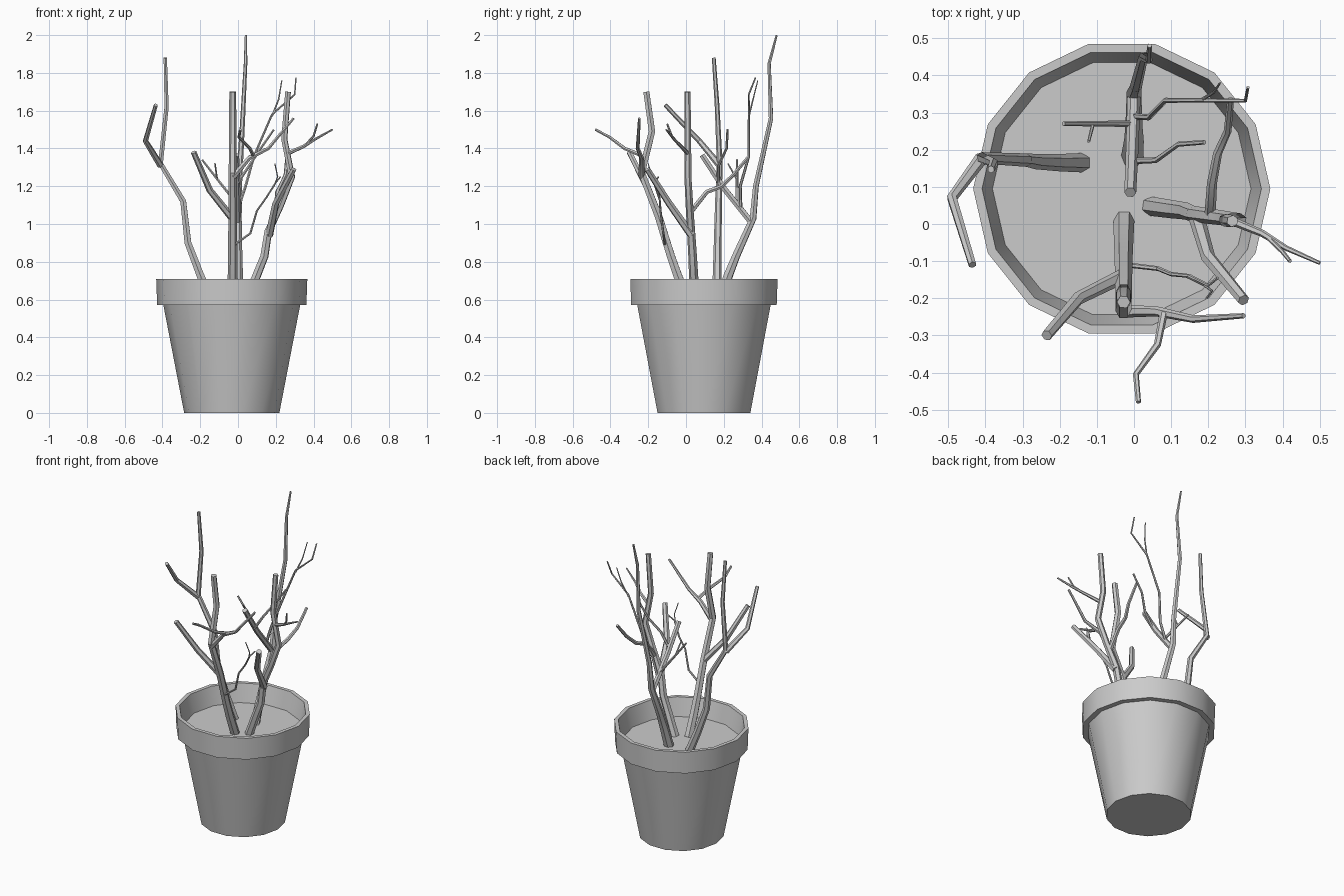
import bpy, bmesh, math

CX, CY, SIDES = -0.033, 0.095, 14


def lathe(name, profile, smooth=True):
    """Revolve (radius, z) points round the pot axis and cap the two ends."""
    bm = bmesh.new()
    rings = []
    for r, z in profile:
        rings.append([bm.verts.new((CX + r * math.cos(2 * math.pi * i / SIDES),
                                    CY + r * math.sin(2 * math.pi * i / SIDES), z))
                      for i in range(SIDES)])
    for a, b in zip(rings, rings[1:]):
        for i in range(SIDES):
            j = (i + 1) % SIDES
            bm.faces.new((a[i], a[j], b[j], b[i]))
    bm.faces.new(rings[0][::-1])
    bm.faces.new(rings[-1])
    me = bpy.data.meshes.new(name)
    bm.to_mesh(me)
    bm.free()
    ob = bpy.data.objects.new(name, me)
    bpy.context.collection.objects.link(ob)
    finish(ob, smooth)


def finish(ob, smooth=True):
    bpy.ops.object.select_all(action='DESELECT')
    bpy.context.view_layer.objects.active = ob
    ob.select_set(True)
    if ob.type == 'CURVE':
        bpy.ops.object.convert(target='MESH')
        ob = bpy.context.object
    if smooth:
        bpy.ops.object.shade_smooth_by_angle(angle=math.radians(35))


def branch(name, r0, r1, *pts):
    """Tapered six-sided limb through the given points."""
    cu = bpy.data.curves.new(name, 'CURVE')
    cu.dimensions = '3D'
    cu.bevel_depth = 1.0
    cu.bevel_resolution = 1
    cu.use_fill_caps = True
    sp = cu.splines.new('POLY')
    sp.points.add(len(pts) - 1)
    for i, p in enumerate(pts):
        sp.points[i].co = (*p, 1)
        sp.points[i].radius = r0 + (r1 - r0) * i / (len(pts) - 1)
    ob = bpy.data.objects.new(name, cu)
    bpy.context.collection.objects.link(ob)
    finish(ob)


# Pot with rim, inner wall and soil
lathe("pot", [(0.252, 0), (0.362, 0.57), (0.395, 0.57), (0.40, 0.71),
              (0.376, 0.71), (0.348, 0.595)])

# Left limb and its fork
branch("left_limb", 0.026, 0.01, (-0.14, 0.165, 0.59), (-0.20, 0.165, 0.73), (-0.265, 0.168, 0.9),
       (-0.29, 0.172, 1.12), (-0.41, 0.178, 1.32), (-0.378, 0.165, 1.62), (-0.385, 0.147, 1.88))
branch("left_fork", 0.018, 0.011, (-0.41, 0.178, 1.31), (-0.49, 0.07, 1.44), (-0.435, -0.11, 1.63))

# Back limb, its stub and twigs
branch("back_limb", 0.03, 0.006, (-0.005, 0.18, 0.59), (0.0, 0.225, 0.73), (0.0, 0.265, 0.83),
       (0.0, 0.355, 1.03), (0.005, 0.37, 1.2), (0.025, 0.45, 1.56), (0.04, 0.44, 1.85),
       (0.042, 0.48, 2.0))
branch("back_stub", 0.018, 0.016, (0.0, 0.345, 1.01), (-0.005, 0.20, 1.19), (-0.01, 0.085, 1.365))
branch("back_twig_long", 0.009, 0.004, (0.0, 0.29, 1.08), (0.04, 0.287, 1.2), (0.085, 0.333, 1.36),
       (0.18, 0.333, 1.58), (0.30, 0.332, 1.685), (0.307, 0.368, 1.775))
branch("back_twig_long_fork", 0.005, 0.003, (0.18, 0.333, 1.57), (0.215, 0.355, 1.66),
       (0.232, 0.38, 1.76))
branch("back_twig_mid", 0.009, 0.006, (0.0, 0.17, 1.22), (0.06, 0.172, 1.31), (0.12, 0.215, 1.40),
       (0.19, 0.22, 1.5))
branch("back_twig_left", 0.009, 0.006, (0.0, 0.27, 1.1), (-0.10, 0.27, 1.225), (-0.19, 0.27, 1.34))
branch("back_twig_left_fork", 0.005, 0.004, (-0.11, 0.27, 1.235), (-0.122, 0.222, 1.32))

# Right limb, two side branches and twig
branch("right_limb", 0.026, 0.016, (0.045, 0.048, 0.59), (0.10, 0.04, 0.73), (0.14, 0.035, 0.83),
       (0.16, 0.027, 0.96), (0.225, 0.018, 1.1), (0.285, 0.01, 1.25), (0.245, 0.01, 1.45),
       (0.265, 0.008, 1.7))
branch("right_front_branch", 0.022, 0.016, (0.165, 0.03, 0.94), (0.20, -0.09, 1.11),
       (0.295, -0.205, 1.29))
branch("right_back_branch", 0.015, 0.009, (0.205, 0.03, 1.07), (0.21, 0.11, 1.17), (0.225, 0.19, 1.2),
       (0.252, 0.25, 1.26), (0.26, 0.335, 1.36))
branch("right_twig", 0.012, 0.005, (0.255, 0.012, 1.37), (0.345, -0.025, 1.41), (0.41, -0.065, 1.45),
       (0.5, -0.105, 1.5))
branch("right_twig_fork", 0.007, 0.005, (0.36, -0.035, 1.42), (0.40, -0.075, 1.465),
       (0.42, -0.1, 1.53))

# Front limb, side branches and fine twig
branch("front_limb", 0.028, 0.018, (-0.027, 0.01, 0.59), (-0.028, -0.045, 0.73), (-0.028, -0.08, 0.83),
       (-0.028, -0.145, 1.04), (-0.028, -0.235, 1.27), (-0.028, -0.18, 1.49), (-0.028, -0.21, 1.7))
branch("front_left_branch", 0.02, 0.015, (-0.03, -0.14, 1.03), (-0.15, -0.20, 1.18),
       (-0.235, -0.3, 1.38))
branch("front_right_branch", 0.017, 0.007, (-0.025, -0.235, 1.25), (0.06, -0.235, 1.35),
       (0.16, -0.256, 1.40), (0.295, -0.247, 1.56))
branch("front_fork", 0.011, 0.007, (0.08, -0.24, 1.365), (0.063, -0.325, 1.40), (0.005, -0.405, 1.46),
       (0.012, -0.48, 1.5))
branch("fine_twig", 0.007, 0.004, (-0.02, -0.11, 0.89), (0.065, -0.12, 0.95), (0.10, -0.135, 1.07),
       (0.15, -0.14, 1.14), (0.20, -0.165, 1.22), (0.225, -0.145, 1.25))
branch("fine_twig_fork", 0.004, 0.003, (0.13, -0.135, 1.11), (0.19, -0.165, 1.2),
       (0.21, -0.18, 1.25), (0.195, -0.2, 1.32))
